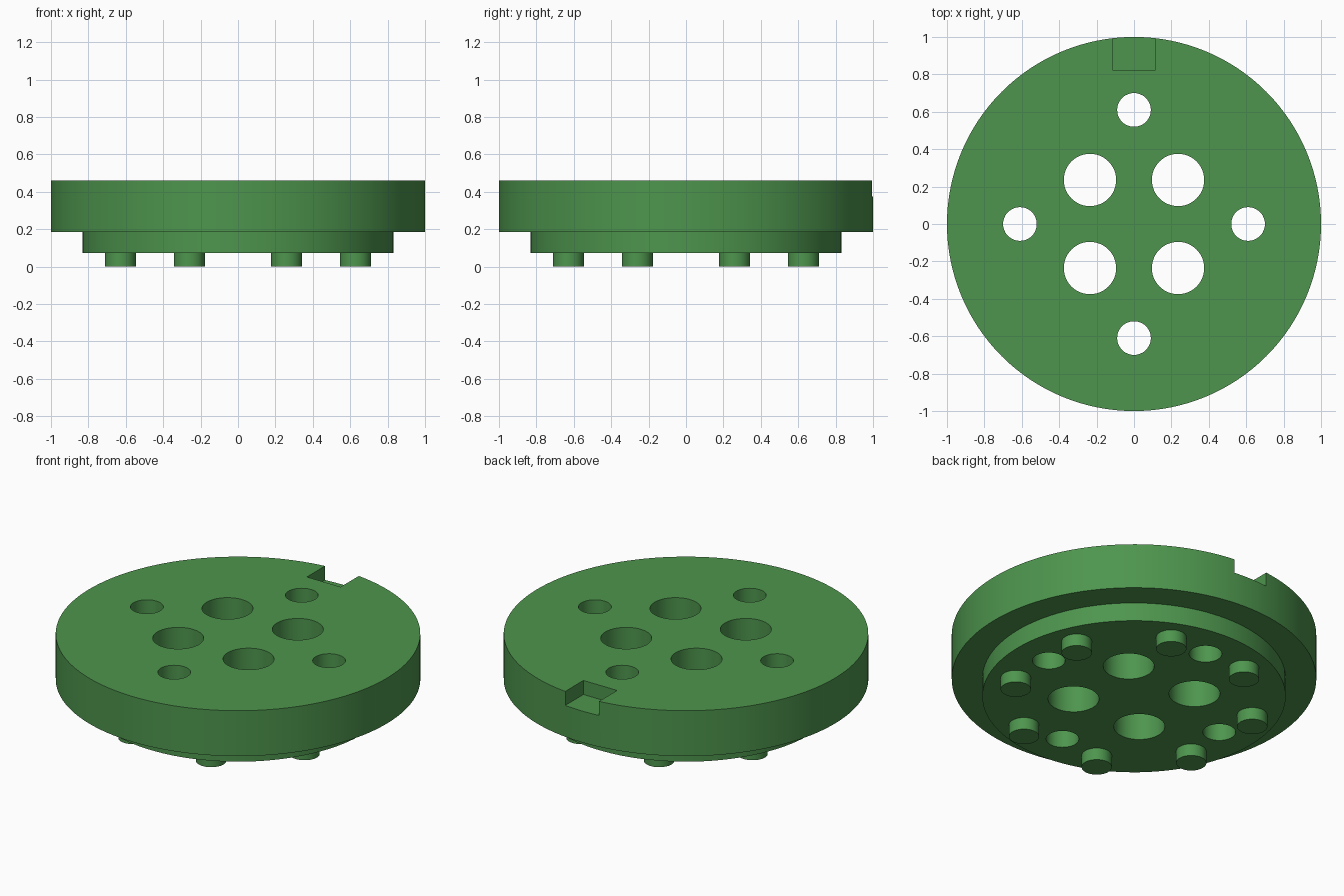
import bpy, math

if "Cube" in bpy.data.objects:
    bpy.data.objects.remove(bpy.data.objects["Cube"])

green = bpy.data.materials.new("green")
green.diffuse_color = (0.075, 0.3, 0.075, 1)
green.use_nodes = True
green.node_tree.nodes["Principled BSDF"].inputs["Base Color"].default_value = green.diffuse_color


def cylinder(name, radius, z0, z1, x=0, y=0, sides=48):
    bpy.ops.mesh.primitive_cylinder_add(vertices=sides, radius=radius, depth=z1 - z0,
                                        location=(x, y, (z0 + z1) / 2))
    ob = bpy.context.object
    ob.name = name
    ob.data.materials.append(green)
    return ob


def cut(target, cutter):
    mod = target.modifiers.new("cut", 'BOOLEAN')
    mod.operation = 'DIFFERENCE'
    mod.solver = 'EXACT'
    mod.object = cutter
    bpy.context.view_layer.objects.active = target
    bpy.ops.object.modifier_apply(modifier=mod.name)


def smooth(ob):
    bpy.ops.object.select_all(action='DESELECT')
    ob.select_set(True)
    bpy.context.view_layer.objects.active = ob
    bpy.ops.object.shade_smooth_by_angle(angle=math.radians(30))


# Stepped disc: a wide upper plate over a narrower lower plate
body = cylinder("stepped_disc", 1.0, 0.185, 0.46, sides=128)
lower = cylinder("lower_plate", 0.832, 0.073, 0.3, sides=128)
union = body.modifiers.new("join", 'BOOLEAN')
union.operation = 'UNION'
union.solver = 'EXACT'
union.object = lower
bpy.context.view_layer.objects.active = body
bpy.ops.object.modifier_apply(modifier=union.name)
bpy.data.objects.remove(lower)

# Through holes: four large on the diagonals, four small on the axes
cutters = []
for i in range(4):
    a = math.radians(90 * i)
    d = a + math.radians(45)
    cutters.append(cylinder("large_hole_cutter", 0.14, -0.2, 0.7,
                            0.333 * math.cos(d), 0.333 * math.sin(d)))
    cutters.append(cylinder("small_hole_cutter", 0.09, -0.2, 0.7,
                            0.61 * math.cos(a), 0.61 * math.sin(a)))

# Rectangular notch in the back of the top rim
bpy.ops.mesh.primitive_cube_add(size=1, location=(0, 1.02, 0.575))
notch = bpy.context.object
notch.name = "notch_cutter"
notch.scale = (0.226, 0.4, 0.4)
notch.data.materials.append(green)
bpy.context.view_layer.update()
cutters.append(notch)

for c in cutters:
    cut(body, c)
    bpy.data.objects.remove(c)
smooth(body)

# Ring of eight short feet underneath
for i in range(8):
    a = math.radians(22.5 + 45 * i)
    smooth(cylinder("foot", 0.083, 0, 0.09, 0.68 * math.cos(a), 0.68 * math.sin(a)))
